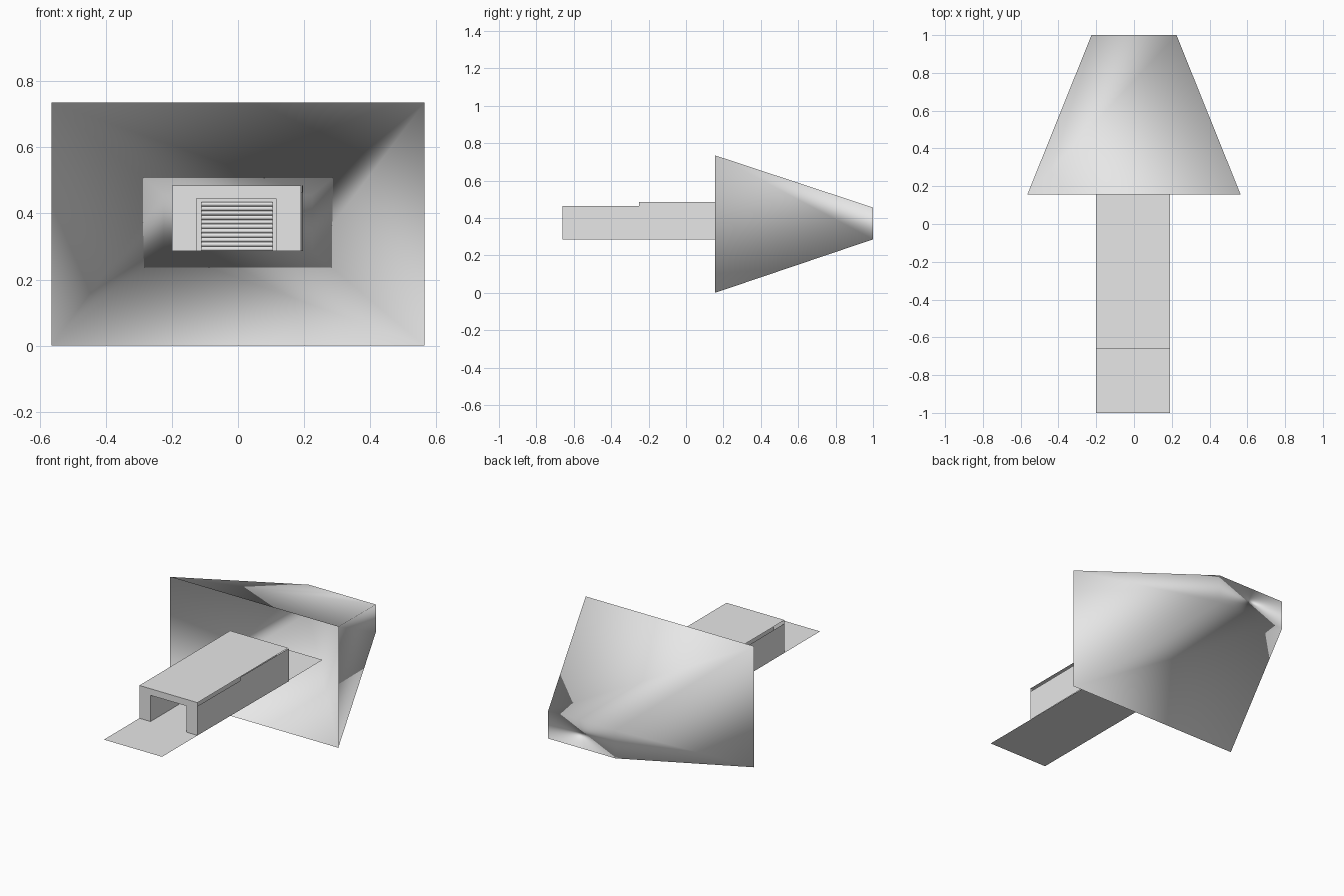
import bpy, bmesh, math

cube = bpy.data.objects.get("Cube")
if cube:
    bpy.data.objects.remove(cube)

GREY = (0.8, 0.8, 0.8, 1)
mat = bpy.data.materials.new("plain grey")
mat.use_nodes = True
mat.diffuse_color = GREY
mat.node_tree.nodes["Principled BSDF"].inputs["Base Color"].default_value = GREY


def make(name, faces, smooth=False):
    """Build one object from faces given as lists of corner points."""
    bm = bmesh.new()
    for pts in faces:
        bm.faces.new([bm.verts.new(p) for p in pts])
    bmesh.ops.remove_doubles(bm, verts=bm.verts, dist=1e-5)
    for f in bm.faces:
        f.smooth = smooth
    me = bpy.data.meshes.new(name)
    bm.to_mesh(me)
    bm.free()
    me.materials.append(mat)
    ob = bpy.data.objects.new(name, me)
    bpy.context.collection.objects.link(ob)
    return ob


def flat(x0, x1, y0, y1, z):
    return [(x0, y0, z), (x1, y0, z), (x1, y1, z), (x0, y1, z)]


def facing_front(x0, x1, z0, z1, y):
    return [(x0, y, z0), (x1, y, z0), (x1, y, z1), (x0, y, z1)]


def side(xa, xb, ya, yb, z0, z1):
    return [(xa, ya, z0), (xb, yb, z0), (xb, yb, z1), (xa, ya, z1)]


L, R = -0.2, 0.19              # housing sides
FRONT, STEP, BACK = -0.66, -0.25, 0.21
BASE, ROOF, LOW = 0.286, 0.485, 0.464
TL, TR, TT = -0.125, 0.115, 0.445   # tunnel opening

# Tapered funnel: open mouth at the front, closed small end, smooth all over
mouth = facing_front(-0.565, 0.565, 0, 0.735, 0.155)
tip = facing_front(-0.225, 0.225, 0.286, 0.456, 1.0)
walls = [[mouth[i], tip[i], tip[(i + 1) % 4], mouth[(i + 1) % 4]][::-1] for i in range(4)]
make("funnel", walls + [tip[::-1]], smooth=True)

# Thin floor and roof sheets
make("floor_sheet", [flat(L, R, -1.0, 0.54, BASE)])
make("housing_roof", [flat(L, R, FRONT, BACK, ROOF)])

# Outer walls, lower in the front section; the right one leans out slightly
mid = R + 0.003
make("left_wall", [side(R, mid, FRONT, STEP, BASE, LOW),
                   side(mid, R + 0.007, STEP, BACK, BASE, ROOF)])
make("right_wall", [side(L, L, FRONT, STEP, BASE, LOW)[::-1],
                    side(L, L, STEP, BACK, BASE, ROOF)[::-1]])

# Front face around the opening
make("front_frame", [facing_front(L, TL, BASE, TT, FRONT),
                     facing_front(TR, R, BASE, TT, FRONT),
                     [(L, FRONT, TT), (TL, FRONT, TT), (TR, FRONT, TT),
                      (R, FRONT, TT), (R, FRONT, ROOF), (L, FRONT, ROOF)]])

# Tunnel lining
make("tunnel_lining", [side(TL, TL, FRONT, BACK, BASE, TT),
                       side(TR, TR, FRONT, BACK, BASE, TT)[::-1],
                       flat(TL, TR, FRONT, BACK, TT)[::-1]])
make("tunnel_end", [facing_front(TL, TR, BASE, TT, BACK)])

# Shutter of rounded slats at the end of the tunnel
SLATS, STEPS = 11, 6
pitch = 0.149 / SLATS
for n in range(SLATS):
    pts = []
    for k in range(STEPS + 1):
        a = math.pi * k / STEPS
        pts.append((BACK - 0.004 - 0.5 * pitch * math.sin(a),
                    BASE + pitch * (n + 0.5 - 0.5 * math.cos(a))))
    make(f"shutter_slat_{n + 1}",
         [[(-0.11, y0, z0), (0.105, y0, z0), (0.105, y1, z1), (-0.11, y1, z1)]
          for (y0, z0), (y1, z1) in zip(pts, pts[1:])], smooth=True)
